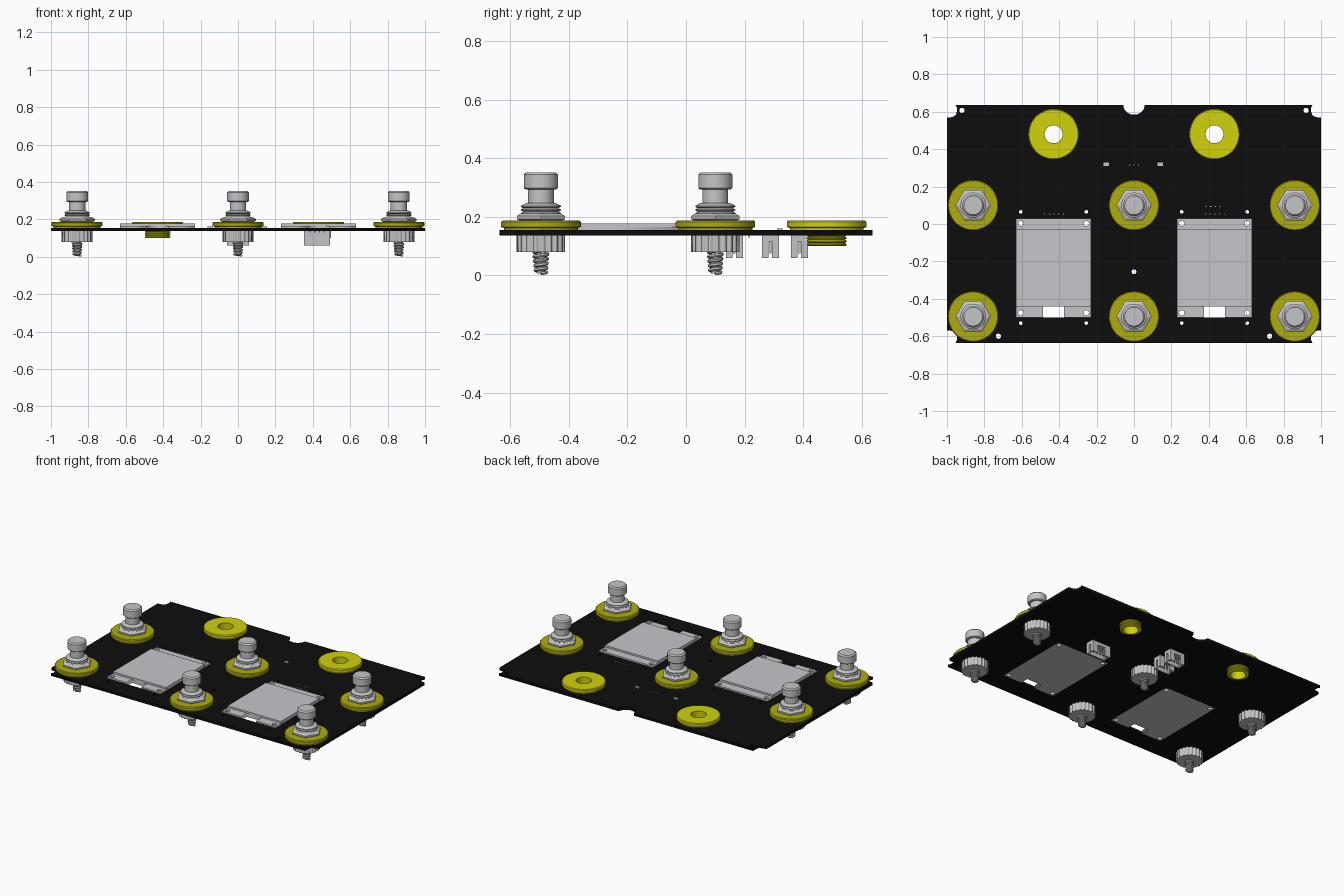
import bpy, bmesh, math
from math import cos, sin, pi, tau

cube = bpy.data.objects.get("Cube")
if cube:
    bpy.data.objects.remove(cube, do_unlink=True)


def material(name, rgb):
    m = bpy.data.materials.new(name)
    m.use_nodes = True
    m.diffuse_color = (*rgb, 1)
    m.node_tree.nodes["Principled BSDF"].inputs["Base Color"].default_value = (*rgb, 1)
    return m


BLACK = material("board_black", (0.004, 0.004, 0.004))
YELLOW = material("bright_yellow", (0.64, 0.64, 0.004))
OLIVE = material("dull_yellow", (0.42, 0.42, 0.004))
METAL = material("metal_grey", (0.56, 0.56, 0.57))
PANEL = material("panel_grey", (0.57, 0.56, 0.6))


def place(name, mesh, mat, spots=((0, 0),), smooth=False):
    """Link one mesh at every (x, y) spot."""
    mesh.materials.clear()
    mesh.materials.append(mat)
    for i, (x, y) in enumerate(spots):
        ob = bpy.data.objects.new(name if len(spots) == 1 else f"{name}_{i + 1}", mesh)
        ob.location = (x, y, 0)
        bpy.context.collection.objects.link(ob)
        if smooth and i == 0:
            bpy.ops.object.select_all(action='DESELECT')
            ob.select_set(True)
            bpy.context.view_layer.objects.active = ob
            bpy.ops.object.shade_smooth_by_angle(angle=math.radians(35))


def curve_mesh(cu):
    ob = bpy.data.objects.new("temp_curve", cu)
    bpy.context.collection.objects.link(ob)
    dg = bpy.context.evaluated_depsgraph_get()
    me = bpy.data.meshes.new_from_object(ob.evaluated_get(dg))
    bpy.data.objects.remove(ob, do_unlink=True)
    return me


def add_spline(cu, pts, closed=True):
    s = cu.splines.new('POLY')
    s.points.add(len(pts) - 1)
    for p, q in zip(s.points, pts):
        p.co = (q[0], q[1], q[2] if len(q) > 2 else 0, 1)
    s.use_cyclic_u = closed


def plate(loops, z0, z1):
    """Flat slab from an outline followed by hole loops."""
    cu = bpy.data.curves.new("plate", 'CURVE')
    cu.dimensions = '2D'
    cu.fill_mode = 'BOTH'
    cu.extrude = (z1 - z0) / 2
    for loop in loops:
        add_spline(cu, loop)
    me = curve_mesh(cu)
    bm = bmesh.new()
    bm.from_mesh(me)
    bmesh.ops.remove_doubles(bm, verts=bm.verts, dist=1e-5)
    bmesh.ops.translate(bm, verts=bm.verts, vec=(0, 0, (z0 + z1) / 2))
    bmesh.ops.recalc_face_normals(bm, faces=bm.faces)
    bm.to_mesh(me)
    bm.free()
    return me


def circle(x, y, r, n=20):
    return [(x + r * cos(tau * i / n), y + r * sin(tau * i / n)) for i in range(n)]


def rect(x0, x1, y0, y1):
    return [(x0, y0), (x1, y0), (x1, y1), (x0, y1)]


def lathe(profile, n=40, closed=False):
    """Turn an (r, z) profile around z; open profiles get end caps."""
    bm = bmesh.new()
    rings = [[bm.verts.new((r * cos(tau * i / n), r * sin(tau * i / n), z))
              for i in range(n)] for r, z in profile]
    pairs = list(zip(rings, rings[1:])) + ([(rings[-1], rings[0])] if closed else [])
    for a, b in pairs:
        for i in range(n):
            j = (i + 1) % n
            bm.faces.new((a[i], a[j], b[j], b[i]))
    if not closed:
        bm.faces.new(rings[0])
        bm.faces.new(rings[-1])
    bmesh.ops.recalc_face_normals(bm, faces=bm.faces)
    me = bpy.data.meshes.new("lathe")
    bm.to_mesh(me)
    bm.free()
    return me


def boxes(items):
    """One mesh of boxes given as (x0, x1, y0, y1, z0, z1)."""
    bm = bmesh.new()
    for x0, x1, y0, y1, z0, z1 in items:
        vs = bmesh.ops.create_cube(bm, size=1)["verts"]
        bmesh.ops.scale(bm, verts=vs, vec=(x1 - x0, y1 - y0, z1 - z0))
        bmesh.ops.translate(bm, verts=vs, vec=((x0 + x1) / 2, (y0 + y1) / 2, (z0 + z1) / 2))
    me = bpy.data.meshes.new("boxes")
    bm.to_mesh(me)
    bm.free()
    return me


def thread(r, depth, z0, z1, turns):
    step = (z1 - z0) / turns
    pts = []
    for i in range(turns):
        z = z0 + i * step
        pts += [(r - depth, z), (r, z + step * 0.35), (r, z + step * 0.65)]
    return pts + [(r - depth, z1)]


BOT, TOP = 0.137, 0.155
buttons = [(x, y) for y in (0.1, -0.495) for x in (-0.86, 0, 0.86)]
sockets = [(-0.43, 0.48), (0.43, 0.48)]
modules = [(-0.43, 0), (0.43, 0)]

# Board: notched corners, half-round cut in the back edge, holes and windows
corner = [(1, 0.568), (0.97, 0.572), (0.953, 0.583), (0.947, 0.6), (0.947, 0.622), (0.955, 0.636)]
notch = [(0.057 * cos(a), 0.636 - 0.052 * sin(a)) for a in [pi * i / 16 for i in range(17)]]
back = corner + notch + [(-x, y) for x, y in reversed(corner)]
front = [(-x, -y) for x, y in corner] + [(x, -y) for x, y in reversed(corner)]
loops = [back + front, circle(0, -0.255, 0.013)]
for s in (-1, 1):
    loops += [circle(s * 0.725, -0.6, 0.014), circle(s * 0.92, 0.607, 0.014)]
    loops += [circle(s * 0.43, 0.48, 0.066, 32)]
    loops += [rect(s * 0.43 - 0.2, s * 0.43 + 0.2, -0.5, 0.03)]
    loops += [circle(s * 0.43 + d, y, 0.01, 12) for d in (-0.175, 0.175) for y in (0.065, -0.53)]
place("circuit_board", plate(loops, BOT, TOP), BLACK)

# Display modules: base with cable slot and screw holes, raised centre
base = [(-0.2, -0.5), (-0.056, -0.5), (-0.056, -0.44), (0.056, -0.44), (0.056, -0.5),
        (0.2, -0.5), (0.2, 0.03), (-0.2, 0.03)]
holes = [circle(x, y, 0.014) for x in (-0.175, 0.175) for y in (0.003, -0.475)]
place("module_base", plate([base] + holes, 0.14, 0.165), PANEL, modules)
place("module_screen", boxes([(-0.2, 0.2, -0.44, -0.03, 0.16, 0.177)]), PANEL, modules)
place("module_pins", boxes([(-0.05 + i * 0.025, -0.045 + i * 0.025, 0.05, 0.055, 0.15, 0.158)
                            for i in range(5)]), PANEL, modules)

# Yellow washers
rim = [(0.126, TOP), (0.126, 0.162), (0.136, 0.165), (0.136, 0.182), (0.131, 0.187)]
place("button_washer", lathe([(0.03, TOP)] + rim + [(0.03, 0.187)], 48), OLIVE, buttons, True)
barrel = thread(0.068, 0.006, 0.1, TOP, 5)
place("socket_bushing", lathe([(0.048, 0.1)] + barrel + rim + [(0.048, 0.187)], 48, True),
      YELLOW, sockets, True)

# Push buttons: nut, threaded collar, stem and cap
place("button_nut", lathe([(0.084, 0.187), (0.095, 0.192), (0.095, 0.203), (0.078, 0.212)], 6),
      METAL, buttons)
place("button_collar", lathe(thread(0.068, 0.008, 0.205, 0.242, 3) + [(0.05, 0.247)]),
      METAL, buttons, True)
place("button_stem", lathe([(0.044, 0.24), (0.044, 0.296)]), METAL, buttons, True)
place("button_cap", lathe([(0.052, 0.293), (0.058, 0.298), (0.058, 0.344), (0.05, 0.352)]),
      METAL, buttons, True)

# Ribbed body and coiled spring below the board
ribs = [(r * cos(tau * (i + o) / 20), r * sin(tau * (i + o) / 20))
        for i in range(20) for o, r in ((0, 0.083), (0.5, 0.083), (0.55, 0.077), (0.95, 0.077))]
place("button_body", plate([ribs], 0.08, BOT), METAL, buttons)
spring = bpy.data.curves.new("spring", 'CURVE')
spring.dimensions = '3D'
spring.bevel_depth = 0.0065
spring.bevel_resolution = 1
spring.use_fill_caps = True
turns, steps = 5, 18
add_spline(spring, [((0.018 + 0.006 * i / (turns * steps)) * cos(tau * i / steps),
                     (0.018 + 0.006 * i / (turns * steps)) * sin(tau * i / steps),
                     0.0065 + 0.077 * i / (turns * steps)) for i in range(turns * steps + 1)], False)
place("button_spring", curve_mesh(spring), METAL, buttons, True)
place("spring_core", lathe([(0.014, 0.006), (0.018, 0.085)], 16), METAL, buttons, True)


# Cable connectors under the board: open shell with slotted walls and pins
def connector(w, pins):
    h, d, t = w / 2, 0.029, 0.01
    parts = [(-h, h, -d, d, 0.115, BOT), (-h, h, -d, -d + t, 0.06, 0.12)]
    for s in (-1, 1):
        x0, x1 = sorted((s * h, s * (h - t)))
        parts += [(x0, x1, -d, -0.007, 0.06, 0.12), (x0, x1, 0.006, d, 0.06, 0.12)]
        a, b = sorted((s * h, s * h * 0.4))
        parts.append((a, b, d - t, d, 0.06, 0.12))
    for i in range(pins):
        x = (i - (pins - 1) / 2) * 0.025
        parts += [(x - 0.004, x + 0.004, -0.004, 0.004, 0.075, 0.12)]
        parts += [(x - 0.003, x + 0.003, -0.075, -0.069, 0.13, 0.16)]
    return boxes(parts)


place("wide_connector", connector(0.14, 4), METAL, [(0.423, 0.165)])
place("small_connector", connector(0.115, 3), METAL, [(0, 0.288), (0, 0.387)])

# Tiny surface parts on the top
place("indicator_chip", boxes([(-0.014, 0.014, -0.009, 0.009, TOP, 0.161)]), PANEL,
      [(-0.148, 0.32), (0.14, 0.32)])
